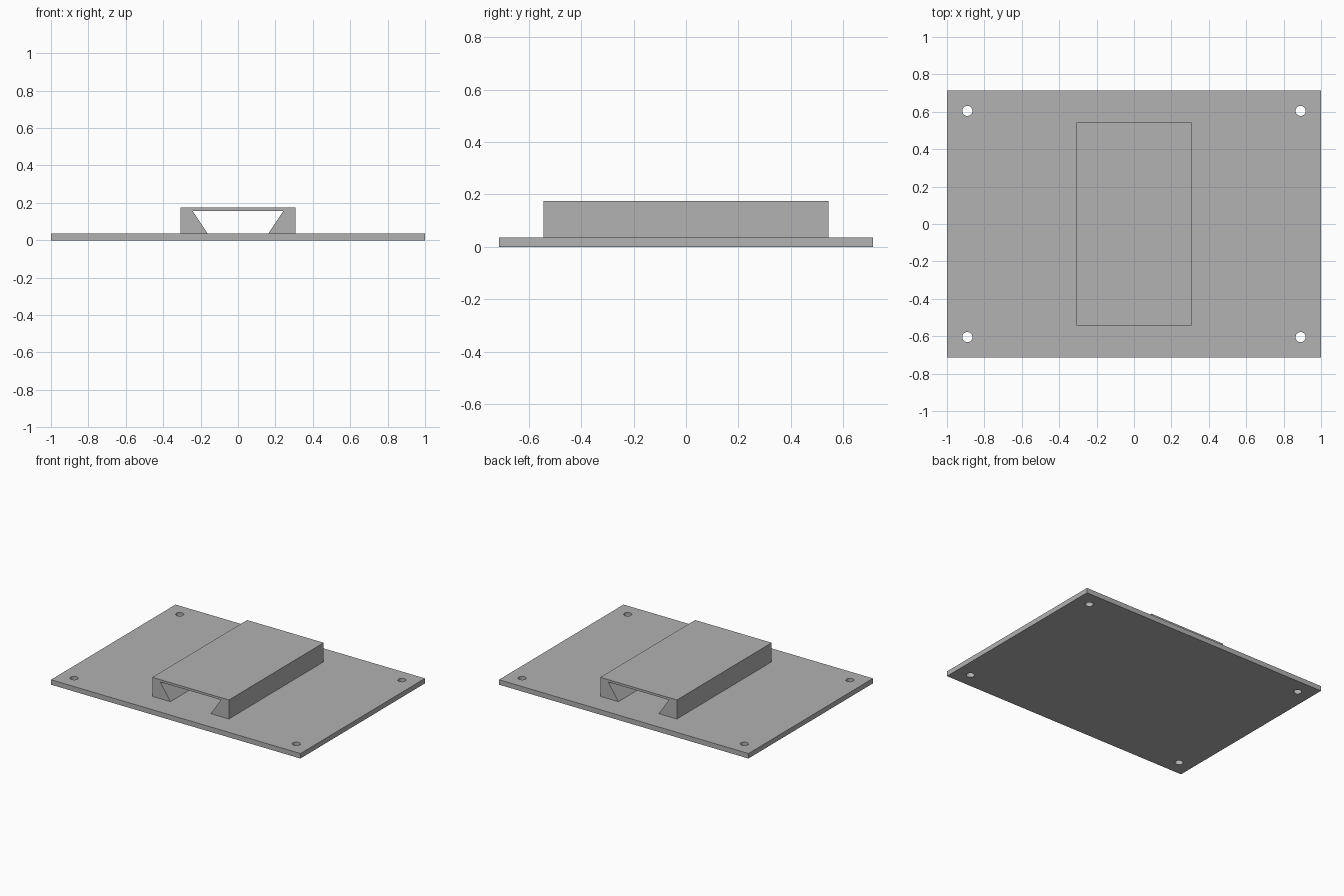
import bpy, bmesh

if "Cube" in bpy.data.objects:
    bpy.data.objects.remove(bpy.data.objects["Cube"])

PLATE_TOP = 0.036

grey = bpy.data.materials.new("light grey")
grey.diffuse_color = (0.445, 0.445, 0.445, 1)
grey.use_nodes = True
grey.node_tree.nodes["Principled BSDF"].inputs["Base Color"].default_value = grey.diffuse_color


def finish(name, bm):
    bmesh.ops.recalc_face_normals(bm, faces=bm.faces)
    mesh = bpy.data.meshes.new(name)
    bm.to_mesh(mesh)
    bm.free()
    mesh.materials.append(grey)
    obj = bpy.data.objects.new(name, mesh)
    bpy.context.collection.objects.link(obj)
    return obj


# base plate
bm = bmesh.new()
bmesh.ops.create_cube(bm, size=1)
bmesh.ops.scale(bm, vec=(2, 1.426, PLATE_TOP), verts=bm.verts)
bmesh.ops.translate(bm, vec=(0, 0, PLATE_TOP / 2), verts=bm.verts)
plate = finish("base_plate", bm)

# four corner screw holes
bm = bmesh.new()
for sx in (-1, 1):
    for sy in (-1, 1):
        made = bmesh.ops.create_cone(bm, cap_ends=True, segments=32,
                                     radius1=0.027, radius2=0.027, depth=0.2)
        bmesh.ops.translate(bm, vec=(0.891 * sx, 0.605 * sy, 0), verts=made["verts"])
cutter = finish("screw_hole_cutter", bm)
cutter.hide_render = True
cutter.display_type = 'WIRE'
cut = plate.modifiers.new("screw_holes", 'BOOLEAN')
cut.operation = 'DIFFERENCE'
cut.solver = 'EXACT'
cut.object = cutter

# raised rail with a dovetail channel running front to back
half = [(0.162, PLATE_TOP), (0.307, PLATE_TOP), (0.307, 0.174)]
inner = (0.243, 0.157)
profile = half + [(-x, z) for x, z in reversed(half)] + [(-inner[0], inner[1]), inner]
bm = bmesh.new()
face = bm.faces.new([bm.verts.new((x, -0.543, z)) for x, z in profile])
swept = bmesh.ops.extrude_face_region(bm, geom=[face])
bmesh.ops.translate(bm, vec=(0, 1.086, 0),
                    verts=[g for g in swept["geom"] if isinstance(g, bmesh.types.BMVert)])
finish("dovetail_rail", bm)
